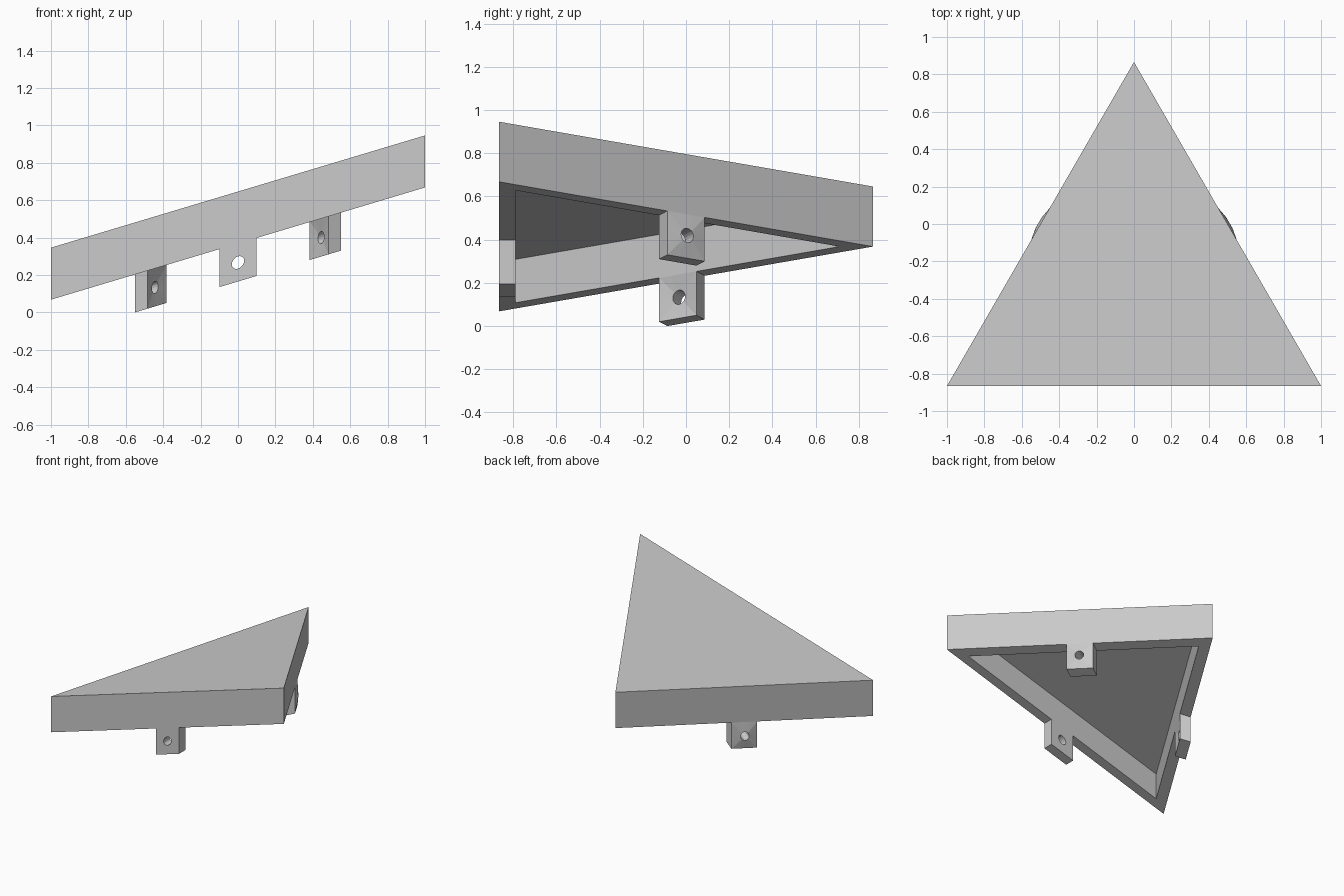
import bpy, bmesh, math
from mathutils import Vector, Matrix

cube = bpy.data.objects.get("Cube")
if cube:
    bpy.data.objects.remove(cube, do_unlink=True)

R = 2 / math.sqrt(3)             # circumradius of the triangle
CENTRE = Vector((0, -R / 4, 0))  # centroid, so the bounding box is centred
WALL = 0.077
HEIGHT = 0.278
TAB = 0.203                      # tab length below the rim
RIM = 0.368                      # rim height at x = 0
SLOPE = 0.3

grey = bpy.data.materials.new("light_grey")
grey.use_nodes = True
colour = (0.6, 0.6, 0.6, 1)
grey.diffuse_color = colour
grey.node_tree.nodes["Principled BSDF"].inputs["Base Color"].default_value = colour


def finish(name, bm):
    """Tilt the part by shearing it along x, then make the object."""
    for v in bm.verts:
        v.co.z += RIM + SLOPE * v.co.x
    bmesh.ops.recalc_face_normals(bm, faces=bm.faces)
    mesh = bpy.data.meshes.new(name)
    bm.to_mesh(mesh)
    bm.free()
    mesh.materials.append(grey)
    obj = bpy.data.objects.new(name, mesh)
    bpy.context.collection.objects.link(obj)


def triangle(bm, radius, z):
    angles = [math.radians(90 + 120 * i) for i in range(3)]
    return [bm.verts.new(CENTRE + Vector((radius * math.cos(a), radius * math.sin(a), z)))
            for a in angles]


def bridge(bm, a, b):
    n = len(a)
    for i in range(n):
        j = (i + 1) % n
        bm.faces.new((a[i], a[j], b[j], b[i]))


# Hollow triangular cover, open underneath
bm = bmesh.new()
top = triangle(bm, R, HEIGHT)
outer = triangle(bm, R, 0)
inner = triangle(bm, R - 2 * WALL, 0)
ceiling = triangle(bm, R - 2 * WALL, HEIGHT - WALL)
bm.faces.new(top)
for a, b in ((top, outer), (outer, inner), (inner, ceiling)):
    bridge(bm, a, b)
bm.faces.new(ceiling)
finish("triangular_cover", bm)


# Tabs with a round hole, one in the middle of each side
def tab(name, turn, bulge):
    bm = bmesh.new()
    n = 16
    place = Matrix.Translation(CENTRE) @ Matrix.Rotation(math.radians(turn), 4, 'Z')

    def ring(depth, square):
        verts = []
        for i in range(n):
            a = 2 * math.pi * i / n
            c, s = math.cos(a), math.sin(a)
            if square:
                k = 1 / max(abs(c), abs(s))
                x, z = 0.1 * k * c, TAB / 2 * k * s
            else:
                x, z = 0.033 * c, 0.033 * s
            verts.append(bm.verts.new(place @ Vector((x, depth - R / 2, z - TAB / 2))))
        return verts

    loops = [ring(0, True), ring(-bulge, False), ring(WALL - bulge, False), ring(WALL, True)]
    for i in range(4):
        bridge(bm, loops[i], loops[(i + 1) % 4])
    finish(name, bm)


tab("front_tab", 0, 0)
tab("left_tab", 120, 0.012)
tab("right_tab", 240, 0.012)
